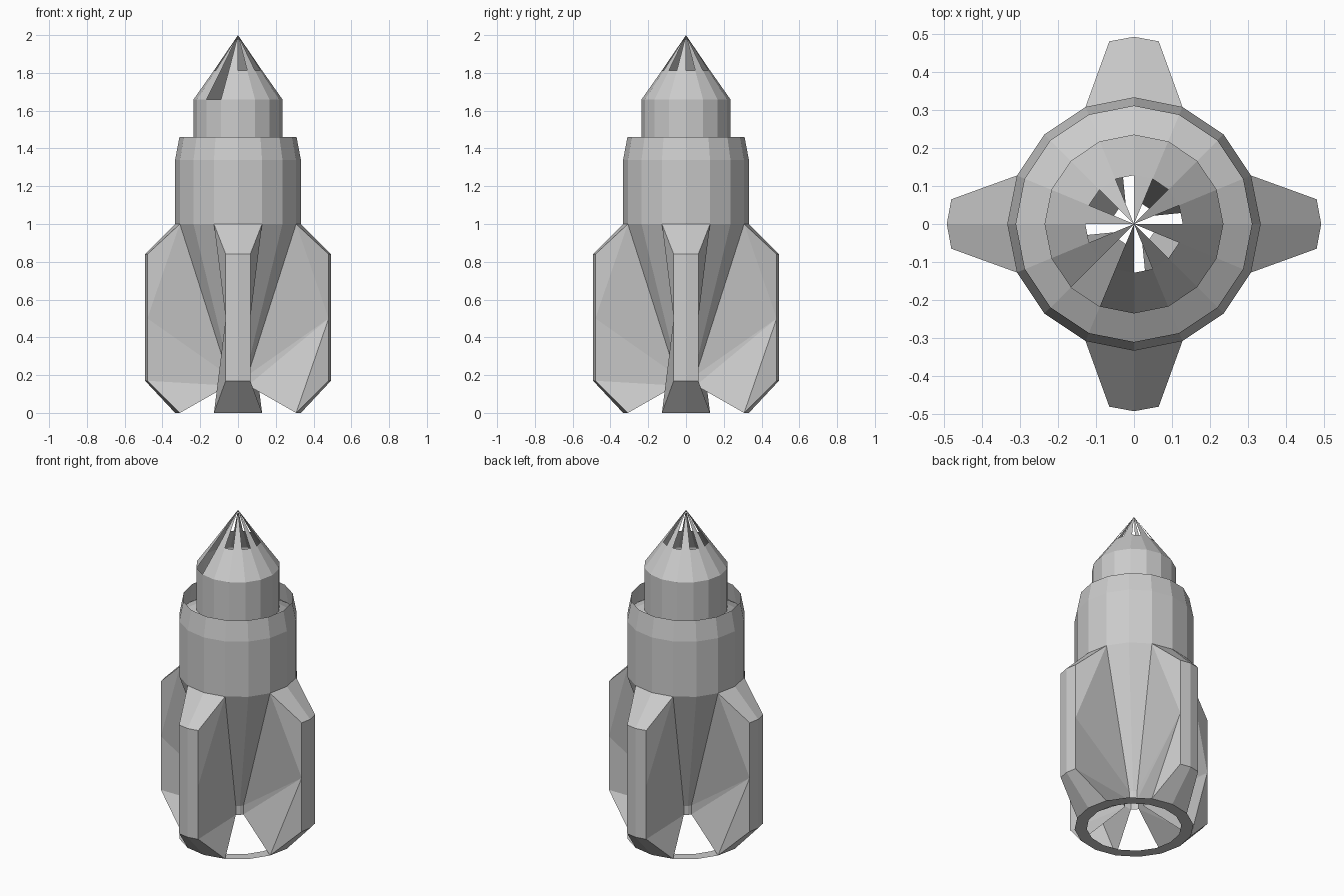
import bpy, bmesh, math
from mathutils import Vector, Matrix

if "Cube" in bpy.data.objects:
    bpy.data.objects.remove(bpy.data.objects["Cube"])

N = 16


def polar(r, i, z):
    a = 2 * math.pi * i / N
    return Vector((r * math.cos(a), r * math.sin(a), z))


def build(name, faces):
    bm = bmesh.new()
    for f in faces:
        bm.faces.new([bm.verts.new(p) for p in f])
    bmesh.ops.remove_doubles(bm, verts=bm.verts, dist=0.0005)
    bmesh.ops.recalc_face_normals(bm, faces=bm.faces)
    me = bpy.data.meshes.new(name)
    bm.to_mesh(me)
    bm.free()
    ob = bpy.data.objects.new(name, me)
    bpy.context.collection.objects.link(ob)
    return ob


def lathe(profile, sectors=range(N)):
    out = []
    for (r0, z0), (r1, z1) in zip(profile, profile[1:]):
        for i in sectors:
            f = [polar(r0, i, z0), polar(r0, i + 1, z0), polar(r1, i + 1, z1)]
            if r1 > 0:
                f.append(polar(r1, i, z1))
            out.append(f)
    return out


# Main body sleeve, open at the top
build("body_sleeve", lathe([(0.333, 1.0), (0.333, 1.34), (0.31, 1.46)]))

# Neck with sloped base inside the sleeve
build("neck", lathe([(0.333, 1.34), (0.235, 1.40), (0.235, 1.66)]))

# Nose: lower cone with one missing panel, tip with alternating open slots
nose = lathe([(0.235, 1.66), (0.128, 1.812)], [i for i in range(N) if i != 10])
nose += lathe([(0.128, 1.812), (0, 2.0)], range(1, N, 2))
build("nose_cone", nose)

# Tapered hull panels between the fins
valleys = [i for i in range(N) if i % 4 in (1, 2)]
build("hull_panels", lathe([(0.333, 1.0), (0.057, 0.2), (0.057, 0.145)], valleys))

# Flat ring at the base
build("base_ring", lathe([(0.333, 0), (0.265, 0)]))

# Four hollow fins
fin = []
for s in (-1, 1):
    A, D = polar(0.333, s, 1), polar(0.333, s, 0)
    B, M, C = [Vector((0.48, s * 0.065, z)) for z in (0.84, 0.5, 0.17)]
    Bc, Mc, Cc = [Vector((0.492, 0, z)) for z in (0.84, 0.5, 0.17)]
    Qt, Qb = polar(0.057, s, 0.2), polar(0.057, s, 0.145)
    fin += [[A, B, Bc, polar(0.333, 0, 1)], [B, M, Mc, Bc], [M, C, Cc, Mc],
            [C, D, polar(0.333, 0, 0), Cc], [A, B, M], [A, M, Qt], [M, Qb, Qt]]
    fin += [[M, C, D], [M, D, Qb]] if s < 0 else [[M, C, Qb], [C, D, Qb]]
for k, side in enumerate(("right", "back", "left", "front")):
    R = Matrix.Rotation(k * math.pi / 2, 4, 'Z')
    build("fin_" + side, [[R @ p for p in f] for f in fin])
